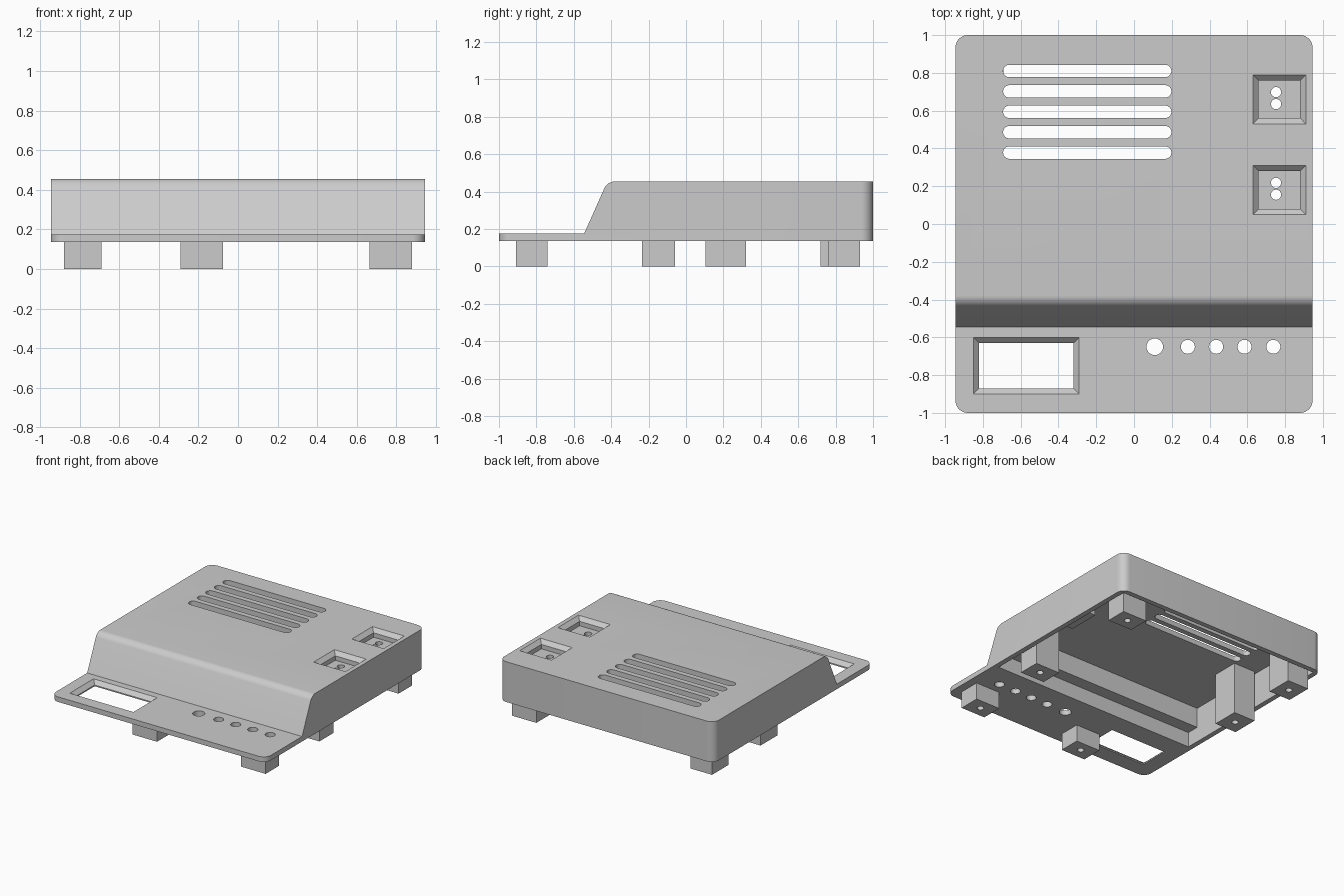
import bpy, bmesh, math
from mathutils import Vector

if "Cube" in bpy.data.objects:
    bpy.data.objects.remove(bpy.data.objects["Cube"], do_unlink=True)

grey = bpy.data.materials.new("plain grey")
grey.use_nodes = True
COLOUR = (0.6, 0.6, 0.6, 1)
grey.diffuse_color = COLOUR
grey.node_tree.nodes["Principled BSDF"].inputs["Base Color"].default_value = COLOUR

BASE, PLATE, TOP = 0.135, 0.175, 0.455   # underside, front plate top, lid top
CEILING = 0.415
HALF = 0.945


def finish(bm, name):
    bmesh.ops.recalc_face_normals(bm, faces=bm.faces)
    mesh = bpy.data.meshes.new(name)
    bm.to_mesh(mesh)
    bm.free()
    mesh.materials.append(grey)
    obj = bpy.data.objects.new(name, mesh)
    bpy.context.collection.objects.link(obj)
    return obj


def extrude(points, offset):
    """Closed outline pushed along an offset into a solid."""
    bm = bmesh.new()
    face = bm.faces.new([bm.verts.new(p) for p in points])
    new = bmesh.ops.extrude_face_region(bm, geom=[face])["geom"]
    verts = [g for g in new if isinstance(g, bmesh.types.BMVert)]
    bmesh.ops.translate(bm, verts=verts, vec=offset)
    bmesh.ops.recalc_face_normals(bm, faces=bm.faces)
    return bm


def side_prism(profile, half):
    return extrude([(-half, y, z) for y, z in profile], Vector((2 * half, 0, 0)))


def rect(x0, x1, y0, y1, z):
    return [(x0, y0, z), (x1, y0, z), (x1, y1, z), (x0, y1, z)]


def box(name, x0, x1, y0, y1, z0, z1):
    return finish(extrude(rect(x0, x1, y0, y1, z0), Vector((0, 0, z1 - z0))), name)


def slot(x0, x1, y, r, z0, z1, n=12):
    """Upright round hole, or a round-ended slot when x0 and x1 differ."""
    pts = []
    for cx, start in ((x1, -math.pi / 2), (x0, math.pi / 2)):
        steps = n + 1 if x1 > x0 else n
        for i in range(steps):
            a = start + math.pi * i / n
            pts.append((cx + r * math.cos(a), y + r * math.sin(a), z0))
    return finish(extrude(pts, Vector((0, 0, z1 - z0))), "cutter")


def funnel(x0, x1, y0, y1, top, depth, bottom, inset=0.03):
    """Rectangular opening with sloping rims, then straight walls."""
    bm = bmesh.new()
    up = 0.01
    g = inset * up / depth
    rings = []
    for d, z in ((-g, top + up), (inset, top - depth), (inset, bottom)):
        rings.append([bm.verts.new(p) for p in
                      rect(x0 + d, x1 - d, y0 + d, y1 - d, z)])
    for a, b in zip(rings, rings[1:]):
        for i in range(4):
            j = (i + 1) % 4
            bm.faces.new((a[i], a[j], b[j], b[i]))
    bm.faces.new(rings[0])
    bm.faces.new(rings[-1])
    return finish(bm, "cutter")


def combine(target, tool, operation):
    mod = target.modifiers.new(operation.title(), "BOOLEAN")
    mod.operation, mod.solver, mod.object = operation, "EXACT", tool
    bpy.context.view_layer.objects.active = target
    bpy.ops.object.modifier_apply(modifier=mod.name)
    bpy.data.objects.remove(tool, do_unlink=True)


# Shell: side profile with rounded upright corners and a rounded crest
bm = side_prism([(-1, BASE), (1, BASE), (1, TOP), (-0.42, TOP),
                 (-0.545, PLATE), (-1, PLATE)], HALF)
corners, crest = [], []
for e in bm.edges:
    a, b = (v.co for v in e.verts)
    if abs(a.x - b.x) < 1e-4 and abs(a.y - b.y) < 1e-4:
        corners.append(e)
    elif abs(a.y + 0.42) < 1e-4 and abs(b.y + 0.42) < 1e-4:
        crest.append(e)
bmesh.ops.bevel(bm, geom=corners, offset=0.065, segments=8, profile=0.5, affect="EDGES")
crest = [e for e in bm.edges
         if all(abs(v.co.y + 0.42) < 1e-4 for v in e.verts)]
bmesh.ops.bevel(bm, geom=crest, offset=0.04, segments=8, profile=0.5, affect="EDGES")
shell = finish(bm, "shell")

# Hollow underside, stepped behind the slope
cavity = finish(side_prism([(-0.46, 0.1), (0.96, 0.1), (0.96, CEILING),
                            (-0.36, CEILING), (-0.36, 0.255), (-0.46, 0.255)],
                           HALF - 0.04), "cutter")
combine(shell, cavity, "DIFFERENCE")

# Two socket wells with a pair of pin holes each
for y in (0.05, 0.53):
    combine(shell, box("well", 0.63, 0.91, y, y + 0.26, 0.335, 0.43), "UNION")
    combine(shell, funnel(0.63, 0.91, y, y + 0.26, TOP, 0.03, 0.39), "DIFFERENCE")
    for dy in (0.105, 0.168):
        combine(shell, slot(0.752, 0.752, y + dy, 0.027, 0.3, 0.45), "DIFFERENCE")

# Vent slots
for i in range(5):
    combine(shell, slot(-0.66, 0.165, 0.81 - 0.108 * i, 0.033, 0.38, 0.5), "DIFFERENCE")

# Display window and indicator holes in the front plate
combine(shell, funnel(-0.85, -0.29, -0.9, -0.6, PLATE, 0.03, 0.1), "DIFFERENCE")
for x, r in ((0.11, 0.044), (0.285, 0.037), (0.435, 0.037), (0.585, 0.037), (0.738, 0.037)):
    combine(shell, slot(x, x, -0.65, r, 0.1, 0.2), "DIFFERENCE")

# Mounting posts: under the front plate, or up to the lid
posts = {
    "front_left_post": (0.665, 0.88, -0.91, -0.74, BASE + 0.01),
    "front_middle_post": (-0.29, -0.075, -0.91, -0.74, BASE + 0.01),
    "middle_left_post": (0.665, 0.88, -0.235, -0.06, CEILING + 0.01),
    "rear_left_post": (0.665, 0.88, 0.76, 0.93, CEILING + 0.005),
    "middle_right_post": (-0.88, -0.69, 0.105, 0.32, CEILING + 0.01),
    "rear_right_post": (-0.88, -0.69, 0.72, 0.93, CEILING + 0.01),
}
parts = [shell]
for name, (x0, x1, y0, y1, top) in posts.items():
    post = box(name, x0, x1, y0, y1, 0, top)
    cx, cy = (x0 + x1) / 2, (y0 + y1) / 2
    combine(post, slot(cx, cx, cy, 0.025, -0.05, 0.1), "DIFFERENCE")
    parts.append(post)

# Smooth the rounded areas, keep the rest crisp
bpy.ops.object.select_all(action="DESELECT")
for obj in parts:
    obj.select_set(True)
bpy.context.view_layer.objects.active = shell
bpy.ops.object.shade_smooth_by_angle(angle=math.radians(25))
